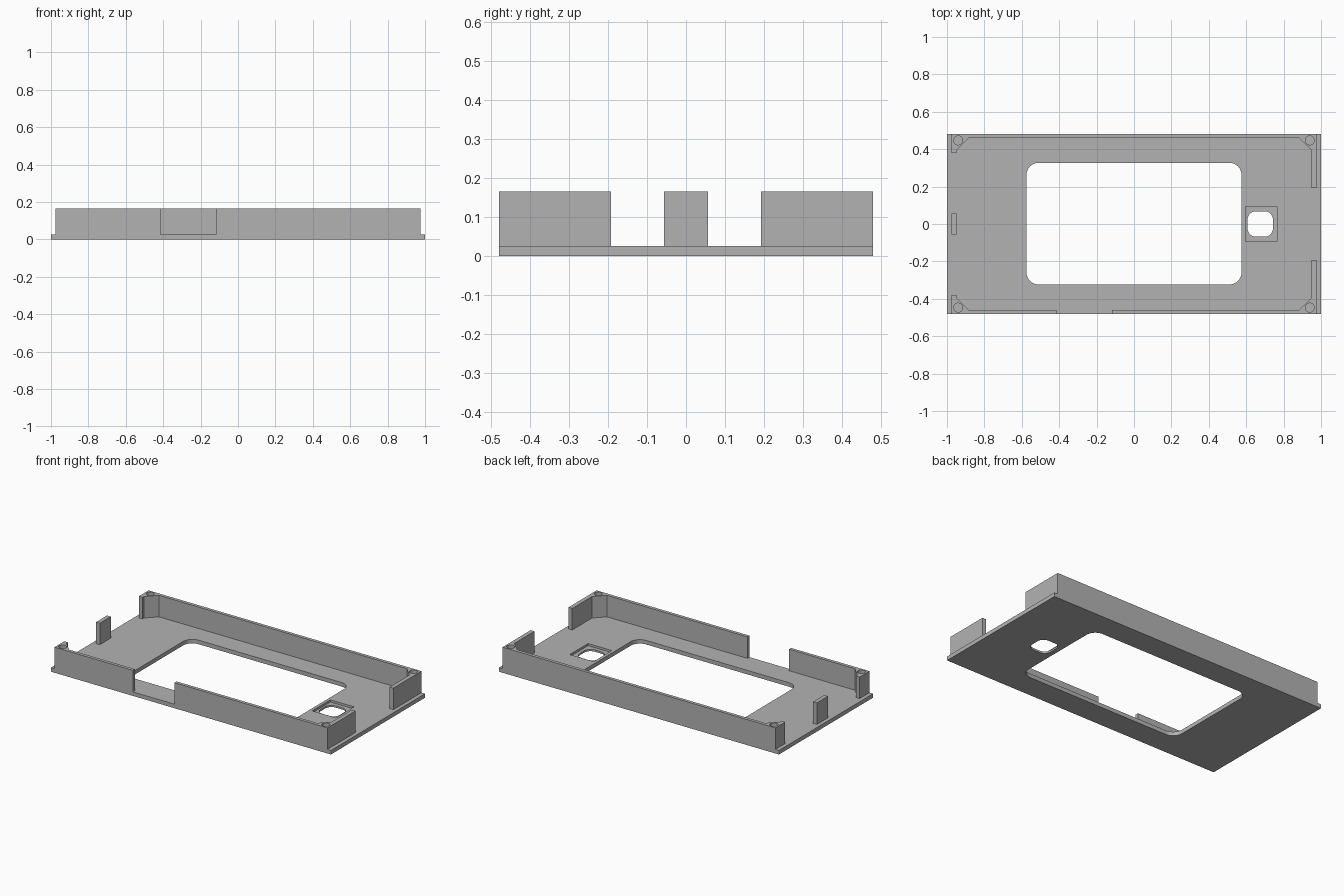
import bpy, bmesh, math

cube = bpy.data.objects.get("Cube")
if cube:
    bpy.data.objects.remove(cube, do_unlink=True)

grey = bpy.data.materials.new("plain_grey")
grey.use_nodes = True
COLOUR = (0.45, 0.45, 0.45, 1.0)
grey.diffuse_color = COLOUR
grey.node_tree.nodes["Principled BSDF"].inputs["Base Color"].default_value = COLOUR

FLOOR, TOP = 0.026, 0.165      # plate thickness, wall height
HX, HY = 0.975, 0.48           # outer wall faces
IX, IY = 0.948, 0.459          # inner wall faces
CORNER = 0.063                 # diagonal screw corner


def prism(name, points, z0, z1):
    """Extrude a flat outline from z0 to z1."""
    bm = bmesh.new()
    face = bm.faces.new([bm.verts.new((x, y, z0)) for x, y in points])
    out = bmesh.ops.extrude_face_region(bm, geom=[face])
    for v in out["geom"]:
        if isinstance(v, bmesh.types.BMVert):
            v.co.z = z1
    bmesh.ops.recalc_face_normals(bm, faces=bm.faces[:])
    mesh = bpy.data.meshes.new(name)
    bm.to_mesh(mesh)
    bm.free()
    mesh.materials.append(grey)
    obj = bpy.data.objects.new(name, mesh)
    bpy.context.collection.objects.link(obj)
    return obj


def rect(x0, x1, y0, y1):
    return [(x0, y0), (x1, y0), (x1, y1), (x0, y1)]


def rounded(cx, cy, hx, hy, r, steps=10):
    """Rounded rectangle outline; a circle when hx = hy = r."""
    pts = []
    for q, (sx, sy) in enumerate([(1, 1), (-1, 1), (-1, -1), (1, -1)]):
        for i in range(steps + 1):
            a = math.pi / 2 * (q + i / steps)
            p = (cx + sx * (hx - r) + r * math.cos(a), cy + sy * (hy - r) + r * math.sin(a))
            if not pts or math.dist(p, pts[-1]) > 1e-5:
                pts.append(p)
    if math.dist(pts[0], pts[-1]) < 1e-5:
        pts.pop()
    return pts


def cut(obj, outline, z0, z1):
    cutter = prism("cutter", outline, z0, z1)
    cutter.hide_render = True
    mod = obj.modifiers.new("cut", 'BOOLEAN')
    mod.operation = 'DIFFERENCE'
    mod.solver = 'EXACT'
    mod.object = cutter
    bpy.context.view_layer.objects.active = obj
    bpy.ops.object.modifier_apply(modifier=mod.name)
    bpy.data.objects.remove(cutter, do_unlink=True)


def corner(sx, sy, end):
    """Inner outline of a wall corner, from its side end to the long wall."""
    return [(sx * HX, sy * end), (sx * IX, sy * end),
            (sx * IX, sy * (IY - CORNER)), (sx * (IX - CORNER), sy * IY)]


# Base plate with the large opening and the small recessed hole
plate = prism("base_plate", rect(-1, 1, -HY, HY), 0, FLOOR)
cut(plate, rounded(0, 0.002, 0.575, 0.325, 0.065), -0.1, 0.1)
cut(plate, rect(0.595, 0.765, -0.093, 0.093), 0.012, 0.1)
cut(plate, rounded(0.675, 0, 0.068, 0.068, 0.045), -0.1, 0.1)

# Walls: one long back wall, two front walls with a gap between
SHORT, LONG = 0.38, 0.193
GAP_LEFT, GAP_RIGHT = -0.117, -0.415
back = prism("back_wall", corner(-1, 1, SHORT) + corner(1, 1, LONG)[::-1]
             + [(HX, HY), (-HX, HY)], FLOOR, TOP)
front_right = prism("front_right_wall", corner(-1, -1, SHORT)
                    + [(GAP_RIGHT, -IY), (GAP_RIGHT, -HY), (-HX, -HY)], FLOOR, TOP)
front_left = prism("front_left_wall", corner(1, -1, LONG)
                   + [(GAP_LEFT, -IY), (GAP_LEFT, -HY), (HX, -HY)], FLOOR, TOP)

# Screw holes in the corners
SX, SY, SR = 0.94, 0.447, 0.024
for wall, sx, sy in [(back, -1, 1), (back, 1, 1), (front_right, -1, -1), (front_left, 1, -1)]:
    cut(wall, rounded(sx * SX, sy * SY, SR, SR, SR, 8), FLOOR + 0.002, TOP + 0.1)

# Single upright tab on the right-hand short side
tab = prism("side_tab", rect(-HX, -IX, -0.056, 0.056), FLOOR, TOP)

# Smooth only the curved hole walls
for obj in (plate, back, front_right, front_left):
    bpy.ops.object.select_all(action='DESELECT')
    obj.select_set(True)
    bpy.context.view_layer.objects.active = obj
    bpy.ops.object.shade_smooth_by_angle(angle=math.radians(30))
